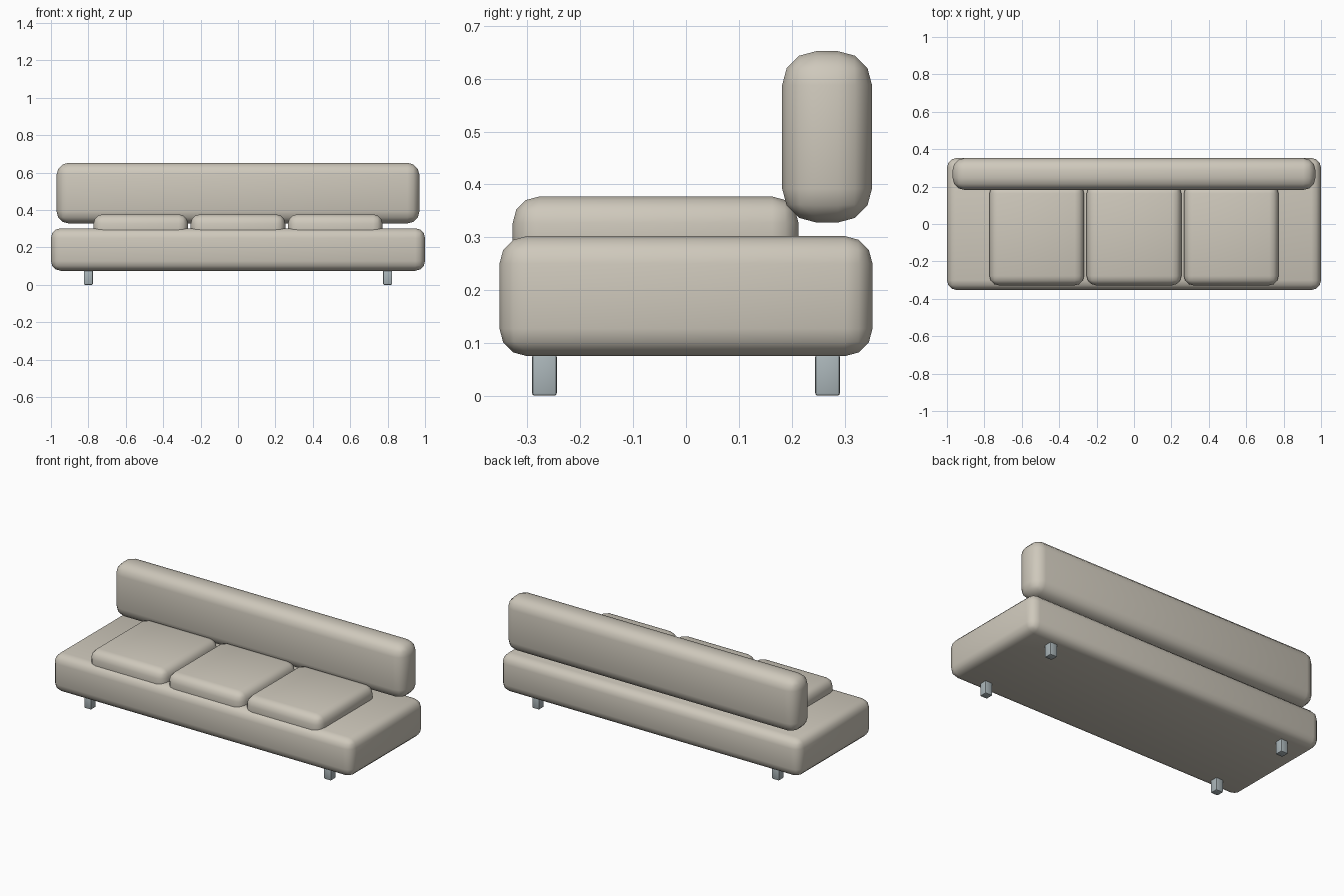
import bpy
import math

if "Cube" in bpy.data.objects:
    bpy.data.objects.remove(bpy.data.objects["Cube"])


def material(name, color):
    mat = bpy.data.materials.new(name)
    mat.diffuse_color = color
    mat.use_nodes = True
    mat.node_tree.nodes["Principled BSDF"].inputs["Base Color"].default_value = mat.diffuse_color
    return mat


fabric = material("beige_fabric", (0.62, 0.58, 0.50, 1))
metal = material("grey_metal", (0.40, 0.46, 0.48, 1))


def rounded_box(name, lo, hi, radius, segments, mat):
    """Box spanning lo to hi with rounded edges."""
    centre = [(a + b) / 2 for a, b in zip(lo, hi)]
    bpy.ops.mesh.primitive_cube_add(size=1, location=centre)
    obj = bpy.context.object
    obj.name = name
    obj.scale = [b - a for a, b in zip(lo, hi)]
    bpy.ops.object.transform_apply(location=False, rotation=False, scale=True)
    bevel = obj.modifiers.new("rounding", 'BEVEL')
    bevel.width = radius
    bevel.segments = segments
    bpy.ops.object.modifier_apply(modifier=bevel.name)
    bpy.ops.object.shade_smooth_by_angle(angle=math.radians(40))
    obj.data.materials.append(mat)
    return obj


# Upholstered base and floating backrest
rounded_box("base", (-1, -0.353, 0.075), (1, 0.353, 0.302), 0.052, 3, fabric)
rounded_box("backrest", (-0.97, 0.182, 0.328), (0.97, 0.352, 0.652), 0.064, 3, fabric)

# Three seat cushions, sunk into the base
for i, x in enumerate((-0.52, 0, 0.52)):
    rounded_box(f"seat_cushion_{i + 1}", (x - 0.253, -0.328, 0.227),
                (x + 0.253, 0.213, 0.377), 0.05, 3, fabric)

# Four short square legs
for side, x in (("left", -0.8), ("right", 0.8)):
    for end, y in (("front", -0.268), ("back", 0.268)):
        rounded_box(f"{end}_{side}_leg", (x - 0.0235, y - 0.0235, 0),
                    (x + 0.0235, y + 0.0235, 0.078), 0.005, 2, metal)
